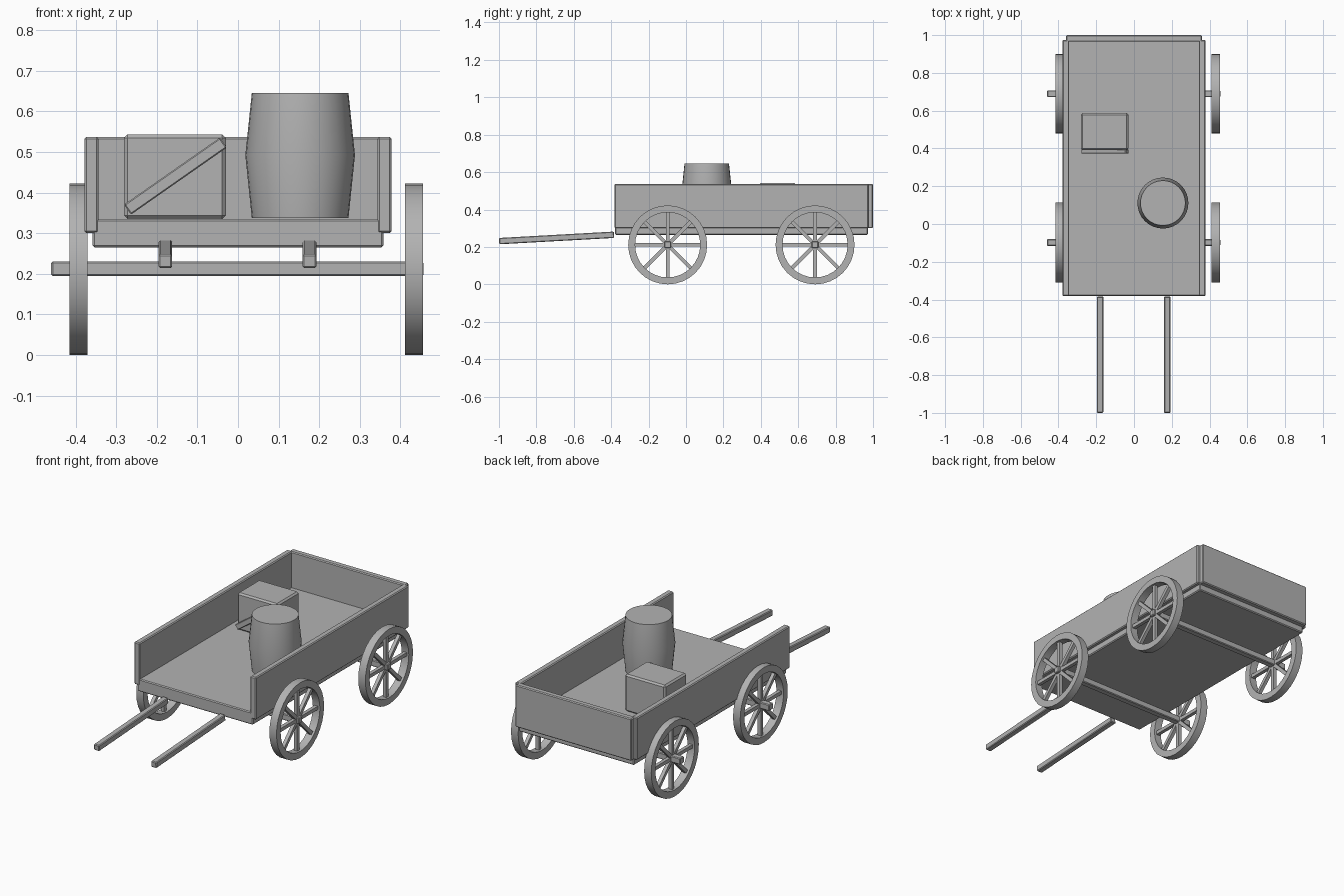
import bpy, bmesh, math
from mathutils import Matrix, Vector

default = bpy.data.objects.get("Cube")
if default:
    bpy.data.objects.remove(default, do_unlink=True)

# One plain grey for everything
grey = bpy.data.materials.new("plain_grey")
grey.use_nodes = True
color = (0.45, 0.45, 0.45, 1)
grey.diffuse_color = color
grey.node_tree.nodes["Principled BSDF"].inputs["Base Color"].default_value = color


def finish(name, bm, bevel=0.0, smooth=False):
    bmesh.ops.recalc_face_normals(bm, faces=bm.faces[:])
    mesh = bpy.data.meshes.new(name)
    bm.to_mesh(mesh)
    bm.free()
    mesh.materials.append(grey)
    obj = bpy.data.objects.new(name, mesh)
    bpy.context.collection.objects.link(obj)
    if bevel:
        mod = obj.modifiers.new("soft_edges", 'BEVEL')
        mod.width = bevel
        mod.segments = 1
    if smooth:
        bpy.ops.object.select_all(action='DESELECT')
        obj.select_set(True)
        bpy.context.view_layer.objects.active = obj
        bpy.ops.object.shade_smooth_by_angle(angle=math.radians(30))
    return obj


def add_box(bm, size, matrix):
    bmesh.ops.create_cube(bm, size=1, matrix=matrix @ Matrix.Diagonal((*size, 1)))


def box(name, x, y, z, bevel=0.005):
    """Box from its (min, max) range on each axis."""
    bm = bmesh.new()
    ranges = (x, y, z)
    centre = Vector([(a + b) / 2 for a, b in ranges])
    add_box(bm, [b - a for a, b in ranges], Matrix.Translation(centre))
    return finish(name, bm, bevel)


def beam(name, start, end, width, depth, bevel=0.004):
    """Rectangular bar between two points."""
    start, end = Vector(start), Vector(end)
    direction = end - start
    turn = direction.to_track_quat('Y', 'Z').to_matrix().to_4x4()
    bm = bmesh.new()
    add_box(bm, (width, direction.length, depth),
            Matrix.Translation((start + end) / 2) @ turn)
    return finish(name, bm, bevel)


def lathe(name, profile, matrix, steps, closed):
    """Spin a (radius, height) profile around the local z axis."""
    bm = bmesh.new()
    verts = [bm.verts.new((r, 0, h)) for r, h in profile]
    pairs = list(zip(verts, verts[1:]))
    if closed:
        pairs.append((verts[-1], verts[0]))
    edges = [bm.edges.new(p) for p in pairs]
    bmesh.ops.spin(bm, geom=verts + edges, axis=(0, 0, 1), cent=(0, 0, 0),
                   angle=math.tau, steps=steps)
    bmesh.ops.remove_doubles(bm, verts=bm.verts[:], dist=0.0001)
    bm.transform(matrix)
    return finish(name, bm, smooth=True)


# Wagon bed
box("bed_floor", (-0.358, 0.358), (-0.38, 0.972), (0.265, 0.335))
box("right_side_board", (-0.378, -0.343), (-0.382, 0.975), (0.3, 0.537))
box("left_side_board", (0.343, 0.378), (-0.382, 0.975), (0.3, 0.537))
box("back_board", (-0.36, 0.36), (0.965, 1.0), (0.3, 0.537))

# Axles and spoked wheels
WHEEL_R, RIM_IN, HALF = 0.211, 0.174, 0.022
rim = [(RIM_IN, -HALF), (WHEEL_R, -HALF), (WHEEL_R, HALF), (RIM_IN, HALF)]
for end, y in (("front", -0.098), ("back", 0.69)):
    box(end + "_axle", (-0.46, 0.457), (y - 0.018, y + 0.018), (0.194, 0.23), 0.004)
    for side, x in (("right", -0.393), ("left", 0.433)):
        place = Matrix.Translation((x, y, WHEEL_R))
        lathe(f"{end}_{side}_wheel_rim", rim,
              place @ Matrix.Rotation(math.pi / 2, 4, 'Y'), 32, True)
        bm = bmesh.new()
        for i in range(4):
            add_box(bm, (0.02, 0.02, 2 * RIM_IN + 0.01),
                    place @ Matrix.Rotation(i * math.pi / 4, 4, 'X'))
        finish(f"{end}_{side}_wheel_spokes", bm)

# Pulling shafts
for side, x in (("right", -0.179), ("left", 0.176)):
    beam(side + "_shaft", (x, -0.999, 0.231), (x, -0.385, 0.265), 0.034, 0.034)

# Barrel
barrel = [(0, 0.337), (0.119, 0.337), (0.135, 0.492), (0.119, 0.645), (0, 0.645)]
lathe("barrel", barrel, Matrix.Translation((0.153, 0.111, 0)), 32, False)

# Crate with a diagonal brace on its front
box("crate", (-0.281, -0.03), (0.392, 0.587), (0.335, 0.543), 0.009)
beam("crate_brace", (-0.272, 0.384, 0.358), (-0.036, 0.384, 0.523), 0.024, 0.03, 0.003)
